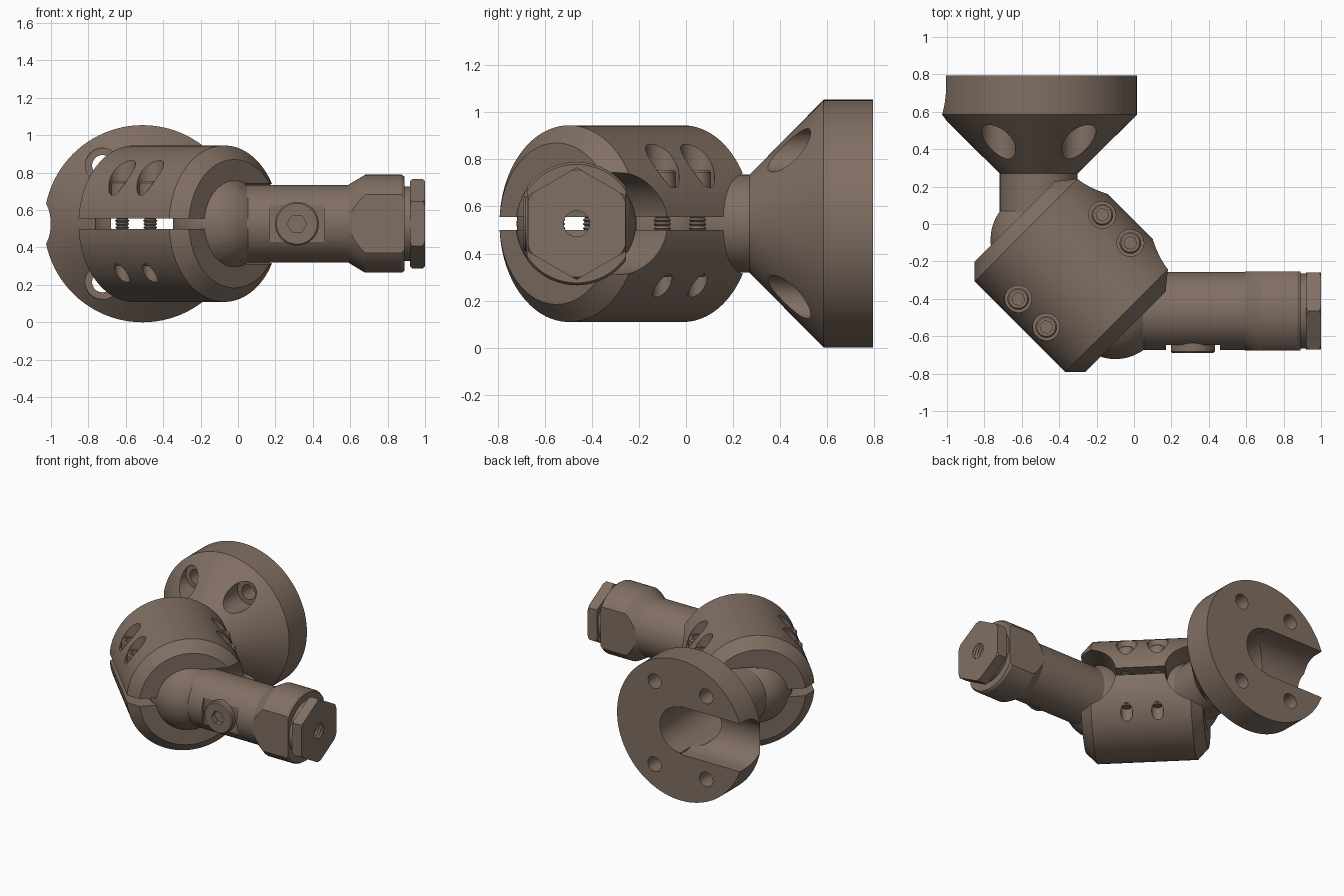
import bpy, bmesh, math
from mathutils import Matrix, Vector

if "Cube" in bpy.data.objects:
    bpy.data.objects.remove(bpy.data.objects["Cube"])

Z0 = 0.527
X, Y, Z = Vector((1, 0, 0)), Vector((0, 1, 0)), Vector((0, 0, 1))
U, V = (X + Y).normalized(), (X - Y).normalized()

mat = bpy.data.materials.new("bronze_brown")
mat.diffuse_color = (0.22, 0.16, 0.125, 1)
mat.use_nodes = True
mat.node_tree.nodes["Principled BSDF"].inputs["Base Color"].default_value = mat.diffuse_color


def frame(loc, axis, side):
    """Matrix whose local Z runs along axis and local X along side."""
    m = Matrix((side, axis.cross(side), axis)).transposed().to_4x4()
    m.translation = Vector(loc)
    return m


def add(name, bm, matrix):
    bmesh.ops.recalc_face_normals(bm, faces=bm.faces)
    me = bpy.data.meshes.new(name)
    bm.to_mesh(me)
    bm.free()
    me.transform(matrix)
    ob = bpy.data.objects.new(name, me)
    bpy.context.collection.objects.link(ob)
    me.materials.append(mat)
    return ob


def lathe(name, profile, matrix, seg=64):
    """Revolve (radius, height) points; first and last radius are 0."""
    bm = bmesh.new()
    rings = []
    for r, h in profile:
        if r == 0:
            rings.append([bm.verts.new((0, 0, h))] * seg)
        else:
            rings.append([bm.verts.new((r * math.cos(2 * math.pi * i / seg),
                                        r * math.sin(2 * math.pi * i / seg), h)) for i in range(seg)])
    for a, b in zip(rings, rings[1:]):
        for i in range(seg):
            j = (i + 1) % seg
            bm.faces.new(list(dict.fromkeys((a[i], a[j], b[j], b[i]))))
    return add(name, bm, matrix)


def rod(r, h0, h1, matrix, seg=64):
    return lathe("cutter", [(0, h0), (r, h0), (r, h1), (0, h1)], matrix, seg)


def box(lo, hi):
    lo, hi = Vector(lo), Vector(hi)
    bm = bmesh.new()
    bmesh.ops.create_cube(bm, size=1)
    return add("cutter", bm, Matrix.Translation((lo + hi) / 2) @ Matrix.Diagonal((*(hi - lo), 1)))


def cut(ob, *cutters, op='DIFFERENCE'):
    bpy.context.view_layer.objects.active = ob
    for c in cutters:
        c.hide_render = True
        m = ob.modifiers.new("cut", 'BOOLEAN')
        m.operation, m.solver, m.object = op, 'EXACT', c
        bpy.ops.object.modifier_apply(modifier=m.name)
        bpy.data.objects.remove(c)


def teeth(r0, r1, h0, h1, n):
    step = (h1 - h0) / n
    return [p for i in range(n) for p in ((r0, h0 + i * step), (r1, h0 + (i + .5) * step))]


def ball_arc(r, neck, n=24):
    end = math.pi - math.asin(neck / r)
    return [(r * math.sin(end * i / n), -r * math.cos(end * i / n)) for i in range(n + 1)]


BALL, NECK = 0.255, 0.208
ball_a, ball_b = Vector((-.1, -.465, Z0)), Vector((-.51, -.085, Z0))

# Mounting flange with ball end
fm = frame(ball_b, Y, X)
flange = lathe("mounting_flange", ball_arc(BALL, NECK) + [(NECK, .355), (.527, .67), (.527, .88), (0, .88)], fm, 96)
cut(flange, rod(.17, -.4, 1, fm),
    rod(.18, 0, .8, frame((-.51, .73, Z0), -X, Z)),
    box((-1.3, .73, Z0 - .18), (-.51, .95, Z0 + .18)))
for sx in (-1, 1):
    for sz in (-1, 1):
        hole = frame((-.51 + sx * .215, 0, Z0 + sz * .312), Y, X)
        cut(flange, rod(.092, .1, .545, hole, 40), rod(.055, .5, .9, hole, 32))

# Arm with ball end, flared tip and wrench flats
am = frame(ball_a, X, Z)
arm = lathe("ball_arm", ball_arc(BALL, NECK) + [(NECK, .69), (.262, .78), (.262, .975), (.252, .99),
            (.2, .99), (.2, 1.03), (0, 1.03)], am)
cut(arm, *[box((.57, min(a, b), 0), (1.05, max(a, b), 1.1))
           for a, b in ((-.465 - .21, -1), (-.465 + .21, 0))],
    box((.17, -.8, .2), (.46, -.648, .9)))

# Hex nut on the arm tip, corners chamfered
nut = lathe("hex_nut", [(0, 1.02), (.239, 1.02), (.239, 1.1), (0, 1.1)], am, 6)
cut(nut, lathe("cutter", [(0, 1.01), (.22, 1.01), (.244, 1.037), (.244, 1.083), (.218, 1.11), (0, 1.11)], am),
    op='INTERSECT')
for part in (arm, nut):
    cut(part, lathe("cutter", [(0, -.4), (.055, -.4)] + teeth(.055, .066, .86, 1.12, 13)
                    + [(.055, 1.2), (0, 1.2)], am, 32))

# Set screw on the arm side
sm = frame((.315, -.62, Z0), -Y, X)
plug = lathe("arm_set_screw", [(0, 0), (.117, 0), (.117, .062), (.109, .07), (0, .07)], sm, 48)
cut(plug, rod(.052, .035, .1, sm, 6))

# Clamp body: chamfered cylinder across the diagonal, bored for both balls
c = Vector((-.315, -.255, Z0))
cm = frame(c, V, U)
R, H = .418, .4175
clamp = lathe("split_clamp", [(0, -H), (R - .075, -H), (R, -H + .075), (R, H - .075), (R - .075, H), (0, H)], cm, 96)
cut(clamp, rod(.2, -.6, .6, cm))
for b in (ball_a, ball_b):
    s = 1 if b is ball_a else -1
    seat = [(.259 * math.sin(math.pi * i / 24) if 0 < i < 24 else 0,
             -.259 * math.cos(math.pi * i / 24)) for i in range(25)]
    # ball seat, then the side notch that lets the arm swing
    cut(clamp, lathe("cutter", seat, frame(b, V, U)),
        rod(.217, 0, .7, frame(c + V * s * .385, U, V)))
cut(clamp, box((-1.2, -1.2, Z0 - .028), (.6, .6, Z0 + .028)))

# Clamp screws with counterbores and threaded holes
for su in (-1, 1):
    for dv in (-.112, .1):
        p = c + U * su * .318 + V * dv
        m = frame((p.x, p.y, 0), Z, U)
        cut(clamp, rod(.072, .68, 1.1, m, 40), rod(.041, .05, .75, m, 28))
        screw = lathe("clamp_screw", [(0, .3)] + teeth(.029, .038, .3, .66, 20)
                      + [(.036, .66), (.036, .678), (.058, .678), (.058, .745), (.05, .755), (0, .755)], m, 28)
        cut(screw, rod(.035, .715, .8, m, 6))

# Smooth round surfaces, keep machined edges crisp
for ob in bpy.context.collection.objects:
    ob.select_set(True)
    bpy.context.view_layer.objects.active = ob
bpy.ops.object.shade_smooth_by_angle(angle=math.radians(28))
